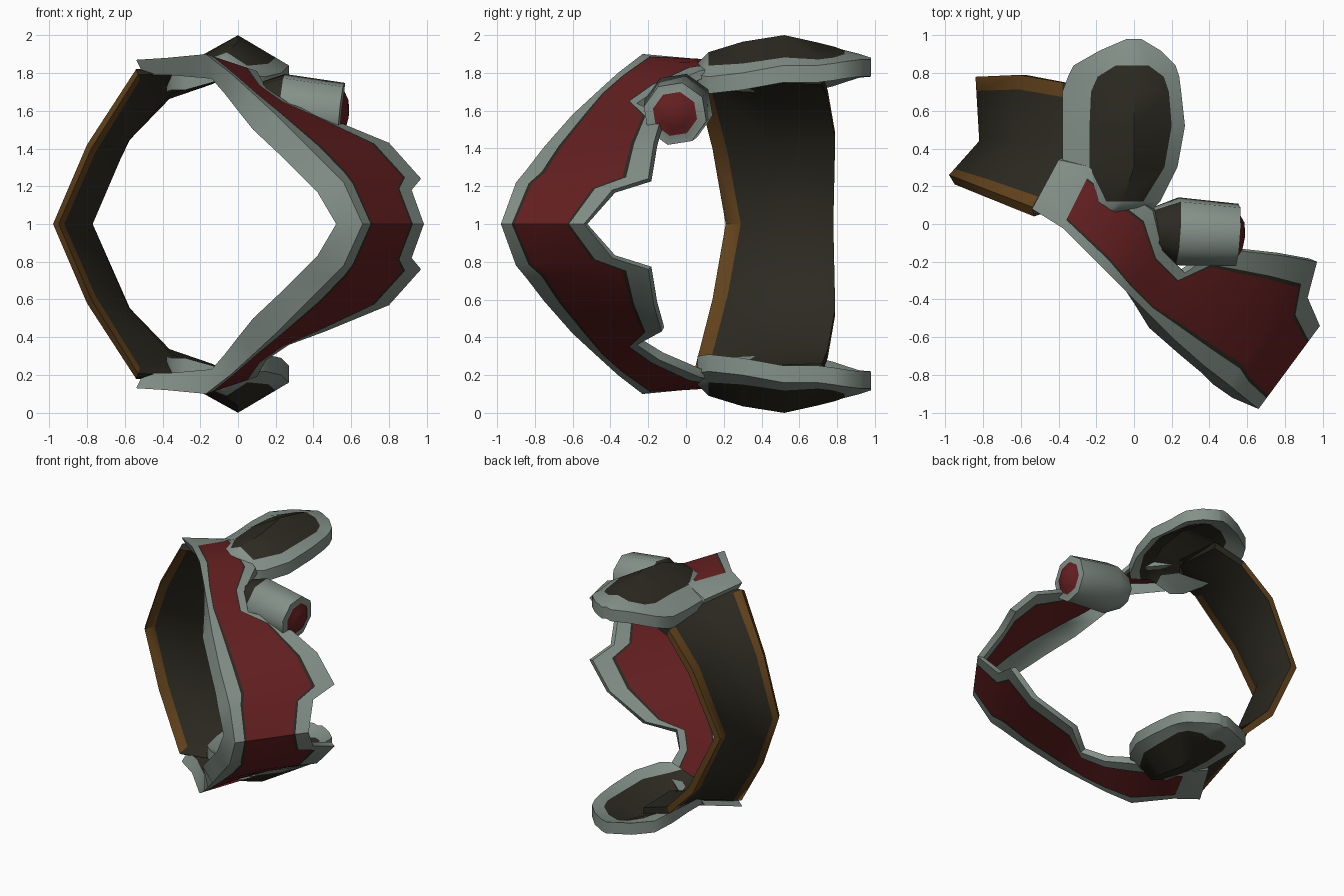
import bpy, bmesh, math
from mathutils import Vector

cube = bpy.data.objects.get("Cube")
if cube:
    bpy.data.objects.remove(cube, do_unlink=True)


def material(name, rgb):
    m = bpy.data.materials.new(name)
    m.use_nodes = True
    m.diffuse_color = (*rgb, 1)
    bsdf = next(n for n in m.node_tree.nodes if n.type == 'BSDF_PRINCIPLED')
    bsdf.inputs["Base Color"].default_value = (*rgb, 1)
    bsdf.inputs["Roughness"].default_value = 0.8
    return m


GREY, RED, DARK, BROWN = range(4)
MATERIALS = [
    material("worn_grey", (0.23, 0.28, 0.25)),
    material("deep_red", (0.13, 0.014, 0.015)),
    material("dark_olive", (0.025, 0.023, 0.015)),
    material("leather_brown", (0.125, 0.056, 0.012)),
]


def flip(p):
    """Mirror a point across the middle height."""
    return Vector((p[0], p[1], 2 - p[2]))


def both_halves(rows):
    """Extend rows that start at the middle height with their mirror image."""
    return [[flip(p) for p in row] for row in reversed(rows[1:])] + rows


def loft(name, rows, colour, cap=GREY):
    """Skin closed sections; colour(row, column) picks each face material."""
    bm = bmesh.new()
    rings = [[bm.verts.new(p) for p in row] for row in rows]
    n = len(rows[0])
    for i, (a, b) in enumerate(zip(rings, rings[1:])):
        for j in range(n):
            k = (j + 1) % n
            bm.faces.new((a[j], a[k], b[k], b[j])).material_index = colour(i, j)
    for ring in (rings[0], rings[-1]):
        bm.faces.new(ring).material_index = cap
    bmesh.ops.recalc_face_normals(bm, faces=bm.faces)
    mesh = bpy.data.meshes.new(name)
    bm.to_mesh(mesh)
    bm.free()
    obj = bpy.data.objects.new(name, mesh)
    bpy.context.collection.objects.link(obj)
    for m in MATERIALS:
        mesh.materials.append(m)
    bpy.ops.object.select_all(action='DESELECT')
    obj.select_set(True)
    bpy.context.view_layer.objects.active = obj
    bpy.ops.object.shade_smooth_by_angle(angle=math.radians(50))


# Red wrap panel: front edge, rear edge and inner lip at each station
PANEL = [
    ((.66, -.98, 1), (.985, -.54, 1), (.52, -.92, 1)),
    ((.56, -.90, 1.22), (.92, -.39, 1.18), (.42, -.85, 1.17)),
    ((.50, -.85, 1.28), (.97, -.20, 1.24), (.36, -.79, 1.23)),
    ((.37, -.75, 1.41), (.80, -.17, 1.43), (.24, -.69, 1.35)),
    ((.20, -.60, 1.58), (.46, -.13, 1.57), (.08, -.55, 1.50)),
    ((.07, -.47, 1.70), (.27, -.26, 1.64), (0, -.42, 1.60)),
    ((-.04, -.36, 1.80), (.15, -.14, 1.72), (-.07, -.31, 1.69)),
    ((-.17, -.23, 1.90), (.10, .07, 1.81), (-.14, -.20, 1.77)),
    ((-.38, -.02, 1.88), (-.22, .30, 1.86), (-.37, .03, 1.79)),
    ((-.54, .08, 1.87), (-.40, .34, 1.80), (-.50, .10, 1.79)),
]
OUTER = (0, .13, .16, .5, .79, .82, 1)
BANDS = (GREY, DARK, RED, RED, DARK, GREY, GREY)


def panel_section(front, rear, lip):
    """Thin shell whose front edge turns inward as a flange."""
    f, r, i = Vector(front), Vector(rear), Vector(lip)
    inward = (i - f).normalized() * .045
    shell = [f.lerp(r, t) for t in OUTER]
    return shell + [p + inward for p in reversed(shell[1:])] + [i]


panel_rows = both_halves([panel_section(*s) for s in PANEL])
last_row = len(panel_rows) - 2


def panel_colour(i, j):
    if i in (0, last_row):
        return DARK if 7 <= j <= 11 else GREY
    return BANDS[j % len(BANDS)]


loft("wrap_panel", panel_rows, panel_colour)


# Rear strap: front edge, crease and rear edge, ending beneath the tongues
STRAP = [
    ((-.98, .26, 1), (-.82, .44, 1), (-.84, .78, 1)),
    ((-.80, .19, 1.42), (-.62, .44, 1.47), (-.61, .79, 1.48)),
    ((-.54, .09, 1.82), (-.37, .40, 1.74), (-.38, .75, 1.71)),
    ((-.32, .16, 1.83), (-.12, .36, 1.80), (-.14, .72, 1.79)),
]


def strap_section(front, crease, rear):
    a, b, c = Vector(front), Vector(crease), Vector(rear)
    toward = Vector((-.1 - b.x, 0, 1 - b.z)).normalized() * .05
    a_in = a + toward * .6 + Vector((0, -.05, 0))
    band = a + toward * 1.2 + Vector((0, .03, 0))
    return [a, a.lerp(b, .18), b, b.lerp(c, .78), c,
            c + toward, b + toward, band, a_in]


STRAP_BANDS = (BROWN, DARK, DARK, BROWN, BROWN, DARK, DARK, BROWN, BROWN)
strap_rows = both_halves([strap_section(*s) for s in STRAP])
strap_end = len(strap_rows) - 2
loft("rear_strap", strap_rows,
     lambda i, j: DARK if i in (0, strap_end) else STRAP_BANDS[j], DARK)


# Tongues: y, left edge x z, ridge x z, right edge x z, dark inset left right
TONGUE = [
    (.06, -.28, 1.80, -.10, 1.85, .08, 1.79, .7, .5),
    (.12, -.35, 1.80, -.06, 1.91, .14, 1.78, .7, .55),
    (.30, -.38, 1.79, 0, 1.965, .23, 1.80, .38, .7),
    (.52, -.38, 1.79, 0, 2, .27, 1.84, .38, .74),
    (.70, -.38, 1.80, 0, 1.96, .25, 1.84, .4, .74),
    (.78, -.35, 1.82, 0, 1.94, .24, 1.85, .45, .66),
    (.84, -.32, 1.84, 0, 1.92, .22, 1.86, .7, .35),
    (.92, -.18, 1.865, 0, 1.90, .14, 1.87, .6, .4),
    (.98, -.04, 1.87, 0, 1.88, .04, 1.87, .5, .5),
]


def tongue_section(y, xl, zl, xc, zc, xr, zr, inset_l, inset_r):
    left, mid, right = (Vector(p) for p in ((xl, y, zl), (xc, y, zc), (xr, y, zr)))
    drop = Vector((0, 0, -.09))
    top = [left, left.lerp(mid, inset_l), mid, mid.lerp(right, inset_r), right]
    return top + [p + drop for p in reversed(top)]


def tongue_colour(i, j):
    on_top = 1 <= i <= 5 and j in (1, 2)
    underneath = i <= 5 and j in (6, 7)
    return DARK if on_top or underneath else GREY


tongue = [tongue_section(*s) for s in TONGUE]
loft("upper_tongue", tongue, tongue_colour)
loft("lower_tongue", [[flip(p) for p in row] for row in tongue], tongue_colour)


# Side knob with a red domed end: distance along the axis and radius
axis = Vector((.98, -.06, -.10)).normalized()
side = axis.cross(Vector((0, 0, 1))).normalized()
up = side.cross(axis)
root = Vector((.09, -.03, 1.63))
RINGS = [(0, .12), (.14, .185), (.46, .17), (.465, .12), (.49, .08), (.50, .02)]
KNOB_BANDS = (GREY, GREY, GREY, RED, RED)
SIDES = 8


def ring(distance, radius):
    angles = [math.tau * (k + .3) / SIDES for k in range(SIDES)]
    return [root + axis * distance
            + (side * math.cos(a) + up * math.sin(a)) * radius for a in angles]


loft("side_knob", [ring(*r) for r in RINGS],
     lambda i, j: DARK if i == 0 and j < 3 else KNOB_BANDS[i], RED)
